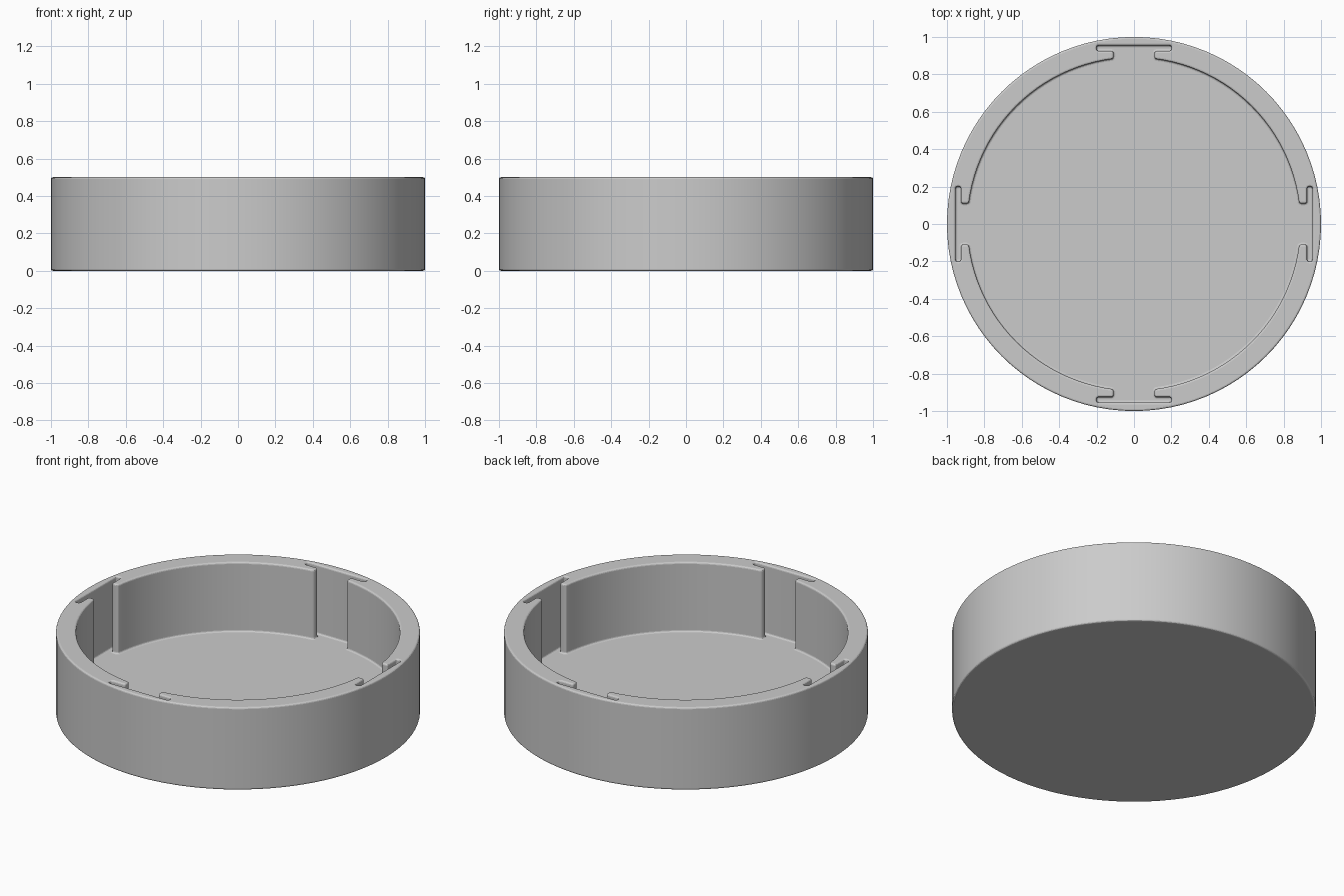
import bpy, bmesh
from math import sin, cos, pi, atan2, sqrt, radians
from mathutils import Vector, Matrix

HEIGHT, FLOOR, EDGE = 0.5, 0.08, 0.01
INNER_R, GAP, SLOT = 0.89, 0.11, 0.2      # cavity radius, lip opening, slot half length
SLOT_IN, SLOT_OUT = 0.925, 0.955          # slot depth range
CORNER = 0.012

cube = bpy.data.objects.get("Cube")
if cube:
    bpy.data.objects.remove(cube, do_unlink=True)

grey = bpy.data.materials.new("plain_grey")
grey.use_nodes = True
grey.diffuse_color = (0.6, 0.6, 0.6, 1)
grey.node_tree.nodes["Principled BSDF"].inputs["Base Color"].default_value = (0.6, 0.6, 0.6, 1)


def circle(radius, count=96):
    return [Vector((radius * cos(2 * pi * i / count), radius * sin(2 * pi * i / count)))
            for i in range(count)]


def cavity_outline():
    """Round cavity with four T-shaped slots, corners rounded."""
    lip = sqrt(INNER_R ** 2 - GAP ** 2)
    half = [(SLOT_OUT, SLOT), (SLOT_IN, SLOT), (SLOT_IN, GAP), (lip, GAP)]
    start = atan2(GAP, lip)
    steps = 24
    arc = [start + (pi / 2 - 2 * start) * i / steps for i in range(1, steps)]
    quarter = [(Vector(p), True) for p in half]
    quarter += [(Vector((INNER_R * cos(a), INNER_R * sin(a))), False) for a in arc]
    quarter += [(Vector((y, x)), True) for x, y in reversed(half)]
    pts = [(Matrix.Rotation(k * pi / 2, 2) @ p, c) for k in range(4) for p, c in quarter]
    out = []
    for i, (p, is_corner) in enumerate(pts):
        if not is_corner:
            out.append(p)
            continue
        a = (pts[i - 1][0] - p).normalized()
        b = (pts[(i + 1) % len(pts)][0] - p).normalized()
        for j in range(5):
            t = j * pi / 8
            out.append(p + CORNER * (a * (1 - sin(t)) + b * (1 - cos(t))))
    return out


def offset(loop, d):
    """Move a counter-clockwise loop outward by d."""
    out = []
    for i, p in enumerate(loop):
        e1 = (p - loop[i - 1]).normalized()
        e2 = (loop[(i + 1) % len(loop)] - p).normalized()
        n1, n2 = Vector((e1.y, -e1.x)), Vector((e2.y, -e2.x))
        out.append(p + (n1 + n2) * d / (1 + n1.dot(n2)))
    return out


bm = bmesh.new()


def ring(loop, z):
    return [bm.verts.new((p.x, p.y, z)) for p in loop]


def loft(rings):
    for r1, r2 in zip(rings, rings[1:]):
        n = len(r1)
        for i in range(n):
            j = (i + 1) % n
            bm.faces.new((r1[i], r1[j], r2[j], r2[i]))


def loop_edges(r):
    return [bm.edges.get((r[i - 1], r[i])) for i in range(len(r))]


quarter_turn = [k * pi / 6 for k in range(4)]

# Outer wall with softened bottom and top edges
outer = [ring(circle(1 - EDGE + EDGE * sin(t)), EDGE - EDGE * cos(t)) for t in quarter_turn]
outer += [ring(circle(1 - EDGE + EDGE * cos(t)), HEIGHT - EDGE + EDGE * sin(t)) for t in quarter_turn]
loft(outer)
bm.faces.new(list(reversed(outer[0])))

# Cavity wall, from the softened rim down to the filleted floor
shape = cavity_outline()
inner = [ring(offset(shape, EDGE - EDGE * sin(t)), HEIGHT - EDGE + EDGE * cos(t)) for t in quarter_turn]
inner += [ring(offset(shape, EDGE * cos(t) - EDGE), FLOOR + EDGE - EDGE * sin(t)) for t in quarter_turn]
loft(inner)
bm.faces.new(inner[-1])

# Flat rim between the outer wall and the cavity
bmesh.ops.triangle_fill(bm, use_beauty=True, use_dissolve=False,
                        edges=loop_edges(outer[-1]) + loop_edges(inner[0]))
bmesh.ops.recalc_face_normals(bm, faces=bm.faces)

mesh = bpy.data.meshes.new("slotted_round_tray")
bm.to_mesh(mesh)
bm.free()
mesh.materials.append(grey)
tray = bpy.data.objects.new("slotted_round_tray", mesh)
bpy.context.collection.objects.link(tray)

# Smooth curved walls, crisp flat faces
bpy.ops.object.select_all(action="DESELECT")
tray.select_set(True)
bpy.context.view_layer.objects.active = tray
bpy.ops.object.shade_smooth_by_angle(angle=radians(12))
